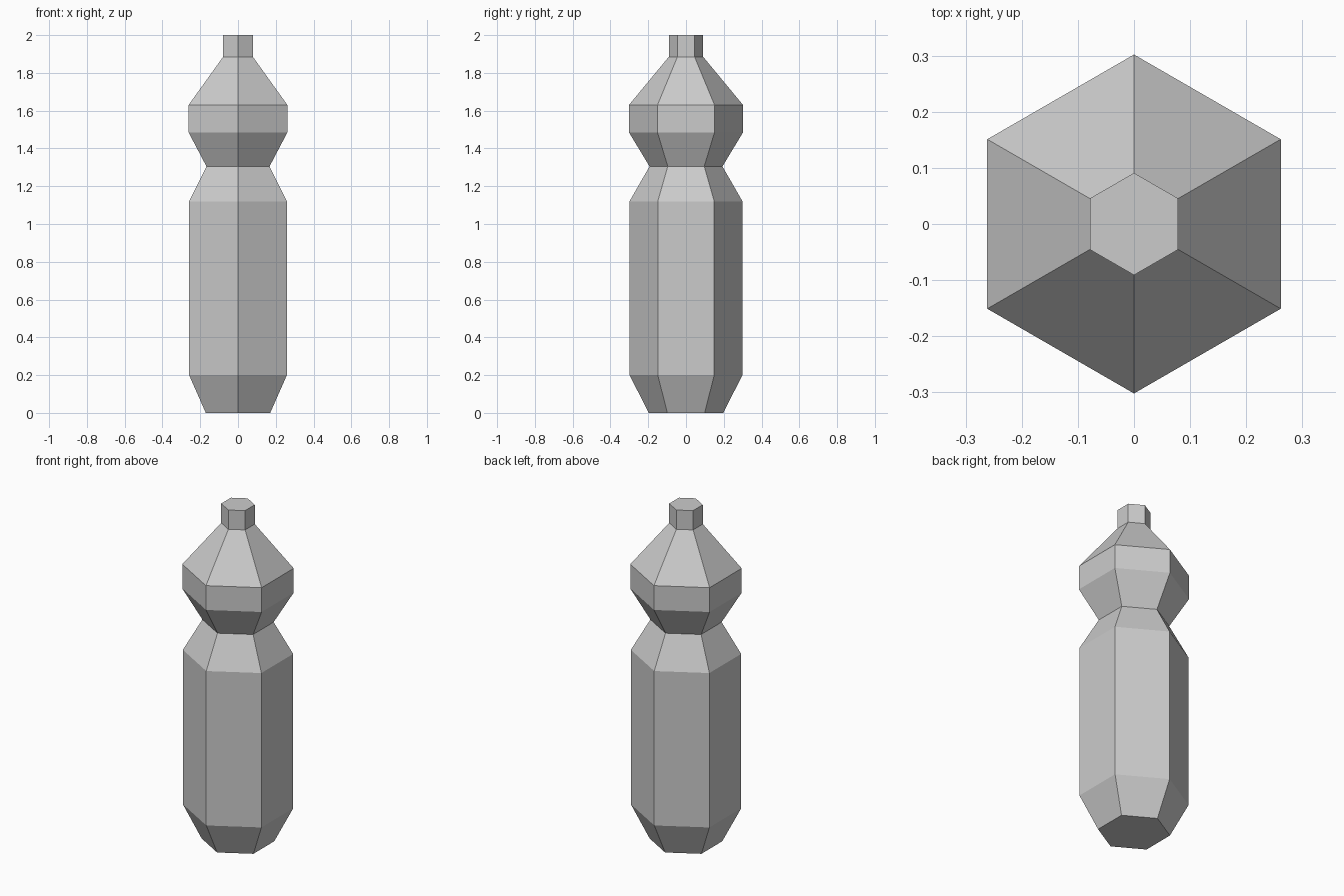
import bpy, bmesh, math

SIDES = 6
# (radius, height) rings from the base to the mouth
PROFILE = [(0.197, 0.0), (0.299, 0.20), (0.299, 1.12), (0.193, 1.305),
           (0.302, 1.485), (0.302, 1.63), (0.091, 1.885), (0.091, 2.0)]

cube = bpy.data.objects.get("Cube")
if cube:
    bpy.data.objects.remove(cube, do_unlink=True)


def make_material(name, colour):
    mat = bpy.data.materials.new(name)
    mat.use_nodes = True
    mat.diffuse_color = colour
    mat.node_tree.nodes["Principled BSDF"].inputs["Base Color"].default_value = colour
    return mat


def lathe(name, profile, mat):
    """Closed faceted body with one corner facing the front."""
    bm = bmesh.new()
    rings = []
    for radius, z in profile:
        angles = [math.tau * i / SIDES - math.pi / 2 for i in range(SIDES)]
        rings.append([bm.verts.new((radius * math.cos(a), radius * math.sin(a), z))
                      for a in angles])
    for low, high in zip(rings, rings[1:]):
        for i in range(SIDES):
            j = (i + 1) % SIDES
            bm.faces.new((low[i], low[j], high[j], high[i]))
    # Base and mouth caps
    bm.faces.new(rings[0][::-1])
    bm.faces.new(rings[-1])
    mesh = bpy.data.meshes.new(name)
    bm.to_mesh(mesh)
    bm.free()
    mesh.materials.append(mat)
    obj = bpy.data.objects.new(name, mesh)
    bpy.context.collection.objects.link(obj)
    return obj


# Bottle: tapered base, body, pinched waist, shoulder and neck
lathe("bottle", PROFILE, make_material("light_grey", (0.6, 0.6, 0.6, 1.0)))
